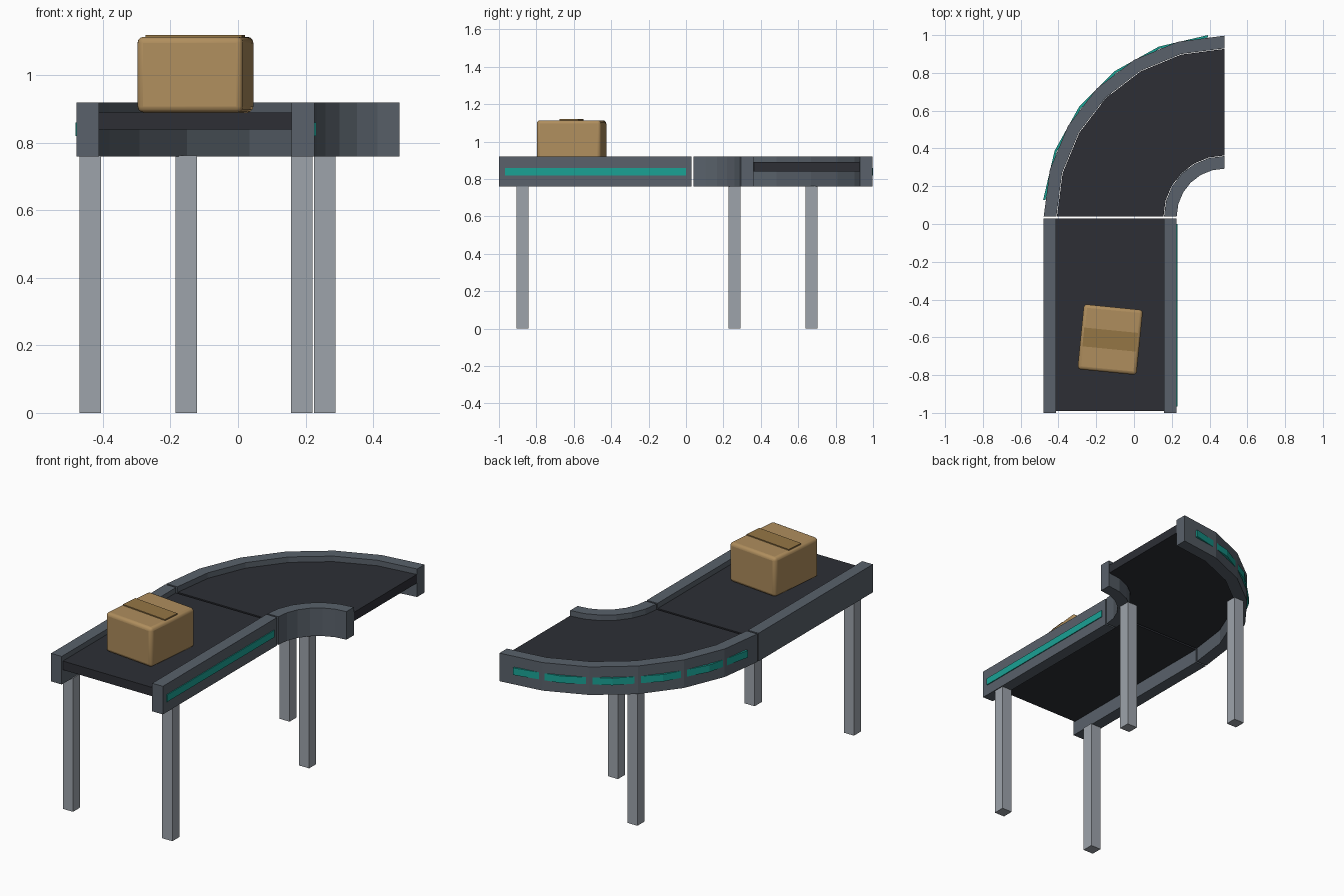
import bpy
from math import sin, cos, radians

if "Cube" in bpy.data.objects:
    bpy.data.objects.remove(bpy.data.objects["Cube"])

CX, CY = 0.479, 0.04          # centre of the curved section


def mat(name, col):
    m = bpy.data.materials.new(name)
    m.diffuse_color = (*col, 1)
    m.use_nodes = True
    m.node_tree.nodes["Principled BSDF"].inputs["Base Color"].default_value = m.diffuse_color
    return m


FRAME = mat("frame_grey", (0.10, 0.12, 0.145))
BELT = mat("belt_black", (0.026, 0.028, 0.036))
LEG = mat("leg_grey", (0.34, 0.37, 0.41))
TEAL = mat("teal_strip", (0.01, 0.36, 0.30))
CARD = mat("cardboard", (0.43, 0.27, 0.11))
TAPE = mat("tape_brown", (0.30, 0.18, 0.06))


def box(name, lo, hi, m, rot=0.0, bevel=0.0):
    size = [b - a for a, b in zip(lo, hi)]
    bpy.ops.mesh.primitive_cube_add(size=1, location=[(a + b) / 2 for a, b in zip(lo, hi)])
    o = bpy.context.object
    o.name = name
    o.scale = size
    bpy.ops.object.transform_apply(location=False, rotation=False, scale=True)
    o.rotation_euler.z = radians(rot)
    o.data.materials.append(m)
    if bevel:
        b = o.modifiers.new("bevel", 'BEVEL')
        b.width, b.segments = bevel, 3
        bpy.ops.object.shade_smooth_by_angle(angle=radians(40))
    return o


def arc(name, r0, r1, z0, z1, m, a0=0, a1=90, n=6):
    # rectangular section swept about the curve centre
    verts, faces = [], []
    for i in range(n + 1):
        a = radians(a0 + (a1 - a0) * i / n)
        for r, z in ((r0, z0), (r1, z0), (r1, z1), (r0, z1)):
            verts.append((CX - r * cos(a), CY + r * sin(a), z))
    for i in range(n):
        for k in range(4):
            j = (k + 1) % 4
            faces.append((4 * i + k, 4 * i + 4 + k, 4 * i + 4 + j, 4 * i + j))
    faces += [(0, 1, 2, 3), tuple(4 * n + k for k in (3, 2, 1, 0))]
    me = bpy.data.meshes.new(name)
    me.from_pydata(verts, [], faces)
    me.materials.append(m)
    o = bpy.data.objects.new(name, me)
    bpy.context.collection.objects.link(o)
    return o


# straight section
box("straight_belt", (-0.412, -0.99, 0.84), (0.159, 0.028, 0.89), BELT)
box("straight_rail_left", (-0.479, -1, 0.76), (-0.412, 0.03, 0.92), FRAME)
box("straight_rail_right", (0.159, -1, 0.76), (0.226, 0.03, 0.92), FRAME)
box("straight_strip", (0.22, -0.967, 0.82), (0.231, 0.0, 0.86), TEAL)

# curved section
arc("curve_belt", 0.323, 0.887, 0.84, 0.89, BELT)
arc("curve_rail_inner", 0.253, 0.32, 0.76, 0.92, FRAME)
arc("curve_rail_outer", 0.89, 0.957, 0.76, 0.92, FRAME)
arc("curve_strip", 0.952, 0.964, 0.82, 0.86, TEAL, 5.2, 84.8, 5)

# legs
legs = {"front_leg_left": (-0.438, -0.875), "front_leg_right": (0.189, -0.875),
        "curve_leg_inner": (0.257, 0.26), "curve_leg_outer": (-0.153, 0.67)}
for name, (x, y) in legs.items():
    box(name, (x - 0.032, y - 0.032, 0), (x + 0.032, y + 0.032, 0.762), LEG)

# parcel with tape
px, py = -0.126, -0.612
box("parcel", (px - 0.157, py - 0.173, 0.89), (px + 0.157, py + 0.173, 1.114), CARD, -5.7, 0.018)
box("parcel_tape", (px - 0.143, py - 0.05, 1.105), (px + 0.143, py + 0.05, 1.12), TAPE, -5.7)
